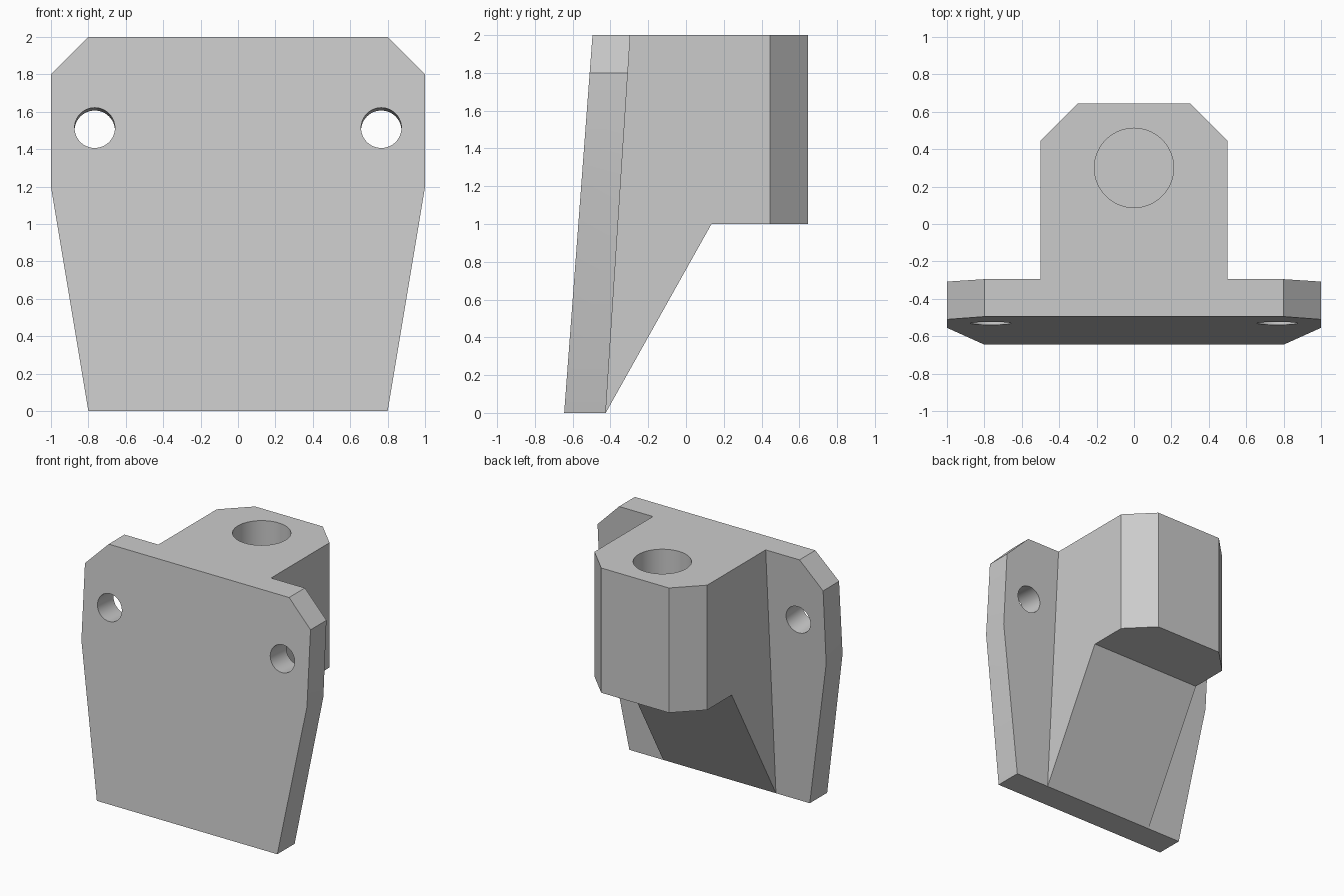
import bpy, bmesh, math
from mathutils import Vector

if "Cube" in bpy.data.objects:
    bpy.data.objects.remove(bpy.data.objects["Cube"], do_unlink=True)

grey = bpy.data.materials.new("light_grey")
grey.use_nodes = True
COLOUR = (0.6, 0.6, 0.6, 1)
grey.diffuse_color = COLOUR
grey.node_tree.nodes["Principled BSDF"].inputs["Base Color"].default_value = COLOUR


def make_object(name, bm):
    bmesh.ops.recalc_face_normals(bm, faces=bm.faces)
    mesh = bpy.data.meshes.new(name)
    bm.to_mesh(mesh)
    bm.free()
    mesh.materials.append(grey)
    obj = bpy.data.objects.new(name, mesh)
    bpy.context.collection.objects.link(obj)
    return obj


def loft(bm, ring_a, ring_b):
    """Closed solid between two matching outlines."""
    a = [bm.verts.new(p) for p in ring_a]
    b = [bm.verts.new(p) for p in ring_b]
    bm.faces.new(a)
    bm.faces.new(b[::-1])
    for i in range(len(a)):
        j = (i + 1) % len(a)
        bm.faces.new((a[i], a[j], b[j], b[i]))


def drill(obj, centre, axis, radius, depth):
    """Cut a round hole of the given total depth, centred on a point."""
    bm = bmesh.new()
    bmesh.ops.create_cone(bm, cap_ends=True, segments=64, radius1=radius,
                          radius2=radius, depth=depth)
    cutter = make_object("hole_cutter", bm)
    cutter.hide_render = True
    cutter.rotation_euler = Vector(axis).to_track_quat('Z', 'Y').to_euler()
    cutter.location = centre
    mod = obj.modifiers.new("hole", 'BOOLEAN')
    mod.operation = 'DIFFERENCE'
    mod.solver = 'EXACT'
    mod.object = cutter
    bpy.context.view_layer.objects.active = obj
    bpy.ops.object.modifier_apply(modifier=mod.name)
    bpy.data.objects.remove(cutter, do_unlink=True)


# Leaning, slightly tapered face plate with clipped top corners
half = [(0.8, 0), (1, 1.2), (1, 1.8), (0.8, 2)]
outline = half + [(-x, z) for x, z in reversed(half)]
bm = bmesh.new()
loft(bm, [(x, -0.645 + 0.075 * z, z) for x, z in outline],
     [(x, -0.425 + 0.065 * z, z) for x, z in outline])
plate = make_object("face_plate", bm)

# Two mounting holes square to the plate front
for side in (-1, 1):
    drill(plate, (side * 0.766, -0.531, 1.514), (0, -1, 0.075), 0.108, 1)

# Rear block: side profile across the width, with chamfered rear corners
profile = [(-0.425, 0), (0.135, 1), (0.645, 1), (0.645, 2), (-0.295, 2)]
bm = bmesh.new()
loft(bm, [(-0.5, y, z) for y, z in profile], [(0.5, y, z) for y, z in profile])
rear = [e for e in bm.edges
        if all(v.co.y > 0.6 for v in e.verts)
        and abs(e.verts[0].co.x - e.verts[1].co.x) < 0.01]
bmesh.ops.bevel(bm, geom=rear, offset=0.2, segments=1, affect='EDGES')
block = make_object("rear_block", bm)

# Blind vertical socket in the block top
drill(block, (0, 0.3, 2), (0, 0, 1), 0.212, 1.6)

# Smooth hole walls, crisp edges
bpy.ops.object.select_all(action='DESELECT')
for obj in (plate, block):
    obj.select_set(True)
bpy.context.view_layer.objects.active = block
bpy.ops.object.shade_smooth_by_angle(angle=math.radians(30))
